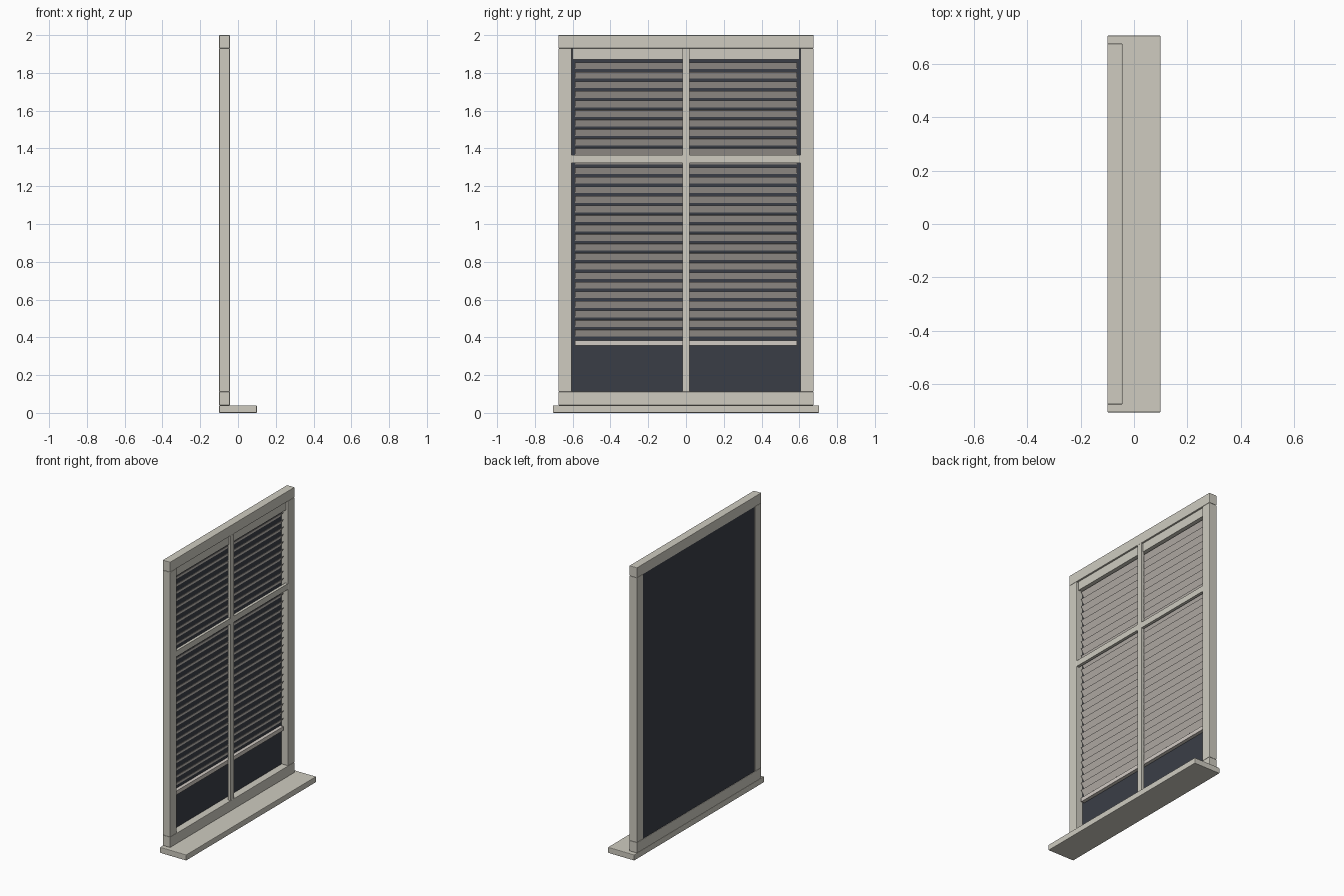
import bpy, math

if "Cube" in bpy.data.objects:
    bpy.data.objects.remove(bpy.data.objects["Cube"])


def material(name, rgb):
    m = bpy.data.materials.new(name)
    m.diffuse_color = (*rgb, 1)
    m.use_nodes = True
    m.node_tree.nodes["Principled BSDF"].inputs["Base Color"].default_value = m.diffuse_color
    return m


PAINT = material("warm white paint", (0.62, 0.60, 0.53))
BLIND = material("blind off white", (0.64, 0.595, 0.55))
GLASS = material("dark glass", (0.042, 0.048, 0.062))


def box(name, x, y, z, mat, bevel=0.0):
    """Box from (min, max) ranges on each axis."""
    bpy.ops.mesh.primitive_cube_add(size=1)
    o = bpy.context.object
    o.name = name
    r = (x, y, z)
    for v in o.data.vertices:
        v.co = [a + (b - a) * (c + 0.5) for (a, b), c in zip(r, v.co)]
    o.data.materials.append(mat)
    if bevel:
        m = o.modifiers.new("soft edges", 'BEVEL')
        m.width = bevel
        m.segments = 2
    return o


BACK, FRONT = -0.10, -0.043

# Sill
box("sill", (-0.1, 0.1), (-0.705, 0.705), (0, 0.04), PAINT, 0.004)

# Outer frame
box("bottom_rail", (BACK, FRONT), (-0.675, 0.675), (0.04, 0.112), PAINT, 0.003)
box("top_rail", (BACK, FRONT), (-0.675, 0.675), (1.93, 2.0), PAINT, 0.003)
for side, s in (("left", -1), ("right", 1)):
    y = sorted((0.605 * s, 0.675 * s))
    box(side + "_stile", (BACK, FRONT), y, (0.112, 1.93), PAINT, 0.003)

# Glazing bars
box("vertical_bar", (-0.064, -0.044), (-0.019, 0.019), (0.112, 1.93), PAINT)
box("horizontal_bar", (-0.064, -0.044), (-0.605, 0.605), (1.324, 1.364), PAINT)

# Glass pane
box("glass", (-0.097, -0.093), (-0.605, 0.605), (0.112, 1.93), GLASS)

# Blind: head rail, tilted slats, bottom rail
box("blind_head_rail", (-0.092, -0.055), (-0.6, 0.6), (1.87, 1.93), PAINT)
box("blind_bottom_rail", (-0.09, -0.066), (-0.588, 0.588), (0.357, 0.384), BLIND)
COUNT, TOP, LOW = 29, 1.838, 0.423
slat = box("slat", (-0.021, 0.021), (-0.588, 0.588), (-0.0013, 0.0013), BLIND)
for i in range(COUNT):
    o = slat if i == 0 else slat.copy()
    if i:
        bpy.context.collection.objects.link(o)
    o.name = f"slat_{i + 1}"
    o.location = (-0.0785, 0, TOP + (LOW - TOP) * i / (COUNT - 1))
    o.rotation_euler = (0, -math.radians(56), 0)  # room edge raised
